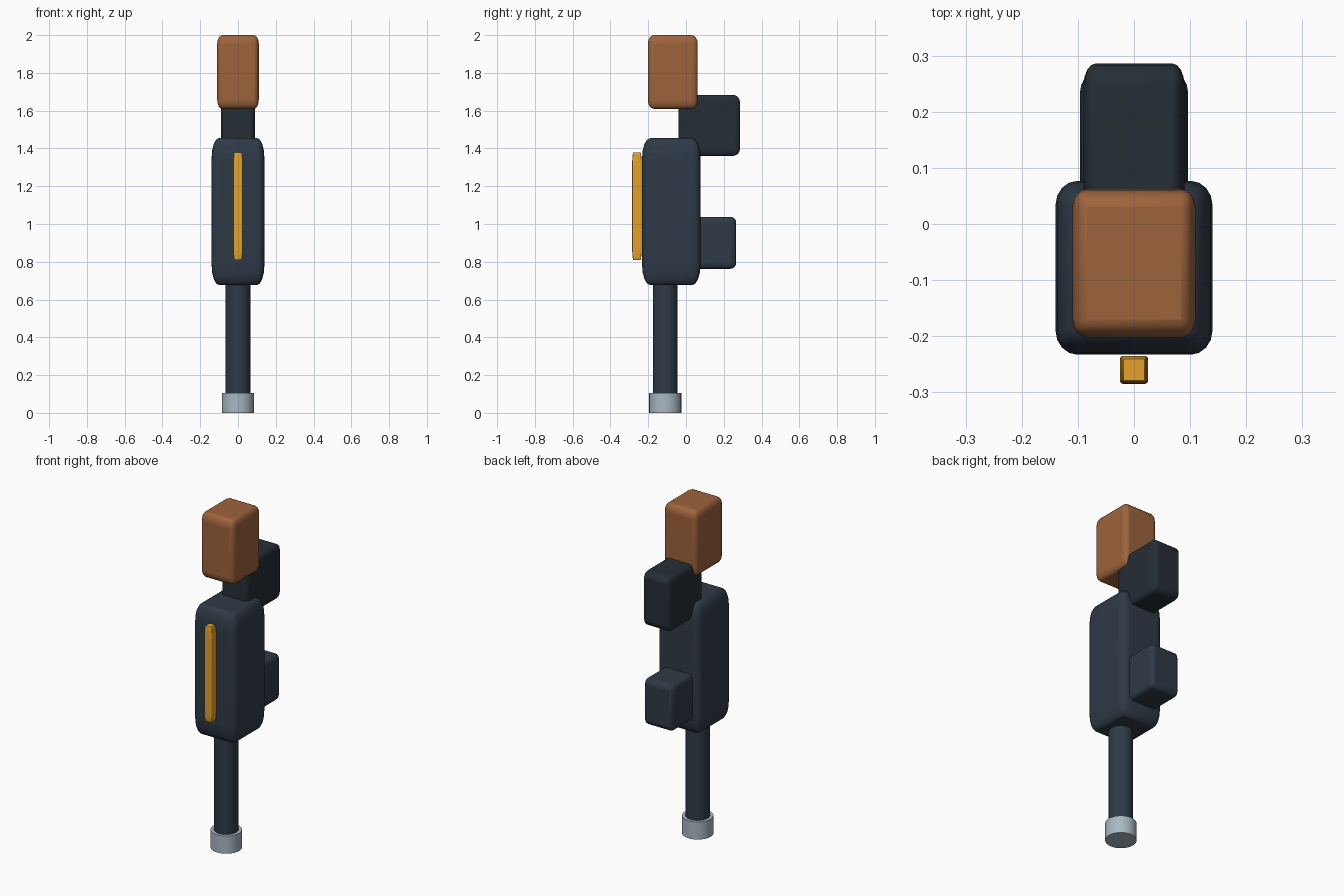
import bpy

if "Cube" in bpy.data.objects:
    bpy.data.objects.remove(bpy.data.objects["Cube"])


def material(name, rgb):
    m = bpy.data.materials.new(name)
    m.diffuse_color = (*rgb, 1)
    m.use_nodes = True
    m.node_tree.nodes["Principled BSDF"].inputs["Base Color"].default_value = m.diffuse_color
    return m


NAVY = material("navy", (0.028, 0.042, 0.062))
DARK = material("dark_navy", (0.018, 0.027, 0.036))
BROWN = material("brown", (0.34, 0.125, 0.045))
YELLOW = material("yellow", (0.78, 0.36, 0.025))
STEEL = material("steel", (0.40, 0.48, 0.54))


def finish(obj, name, mat):
    obj.name = name
    obj.data.materials.append(mat)
    bpy.ops.object.shade_smooth_by_angle()


def block(name, x, y, z, mat, bevel=0.12):
    """Rounded box, half width x, (min, max) in y and z; rounding follows the proportions."""
    bpy.ops.mesh.primitive_cube_add(size=1, location=(0, sum(y) / 2, sum(z) / 2))
    obj = bpy.context.object
    obj.scale = (2 * x, y[1] - y[0], z[1] - z[0])
    mod = obj.modifiers.new("rounding", 'BEVEL')
    mod.width = bevel
    mod.segments = 4
    finish(obj, name, mat)
    for p in obj.data.polygons:
        p.use_smooth = True


def rod(name, radius, z, mat):
    bpy.ops.mesh.primitive_cylinder_add(vertices=32, radius=radius, depth=z[1] - z[0],
                                        location=(0, -0.11, sum(z) / 2))
    finish(bpy.context.object, name, mat)


# Central body with front strip
block("body", 0.14, (-0.233, 0.077), (0.677, 1.455), NAVY, 0.14)
block("front_strip", 0.025, (-0.285, -0.235), (0.81, 1.378), YELLOW)

# Rear blocks and top block
block("upper_rear_block", 0.09, (-0.04, 0.286), (1.36, 1.684), DARK)
block("lower_rear_block", 0.096, (0.02, 0.266), (0.763, 1.038), NAVY)
block("top_block", 0.11, (-0.202, 0.062), (1.61, 2.0), BROWN)

# Lower shaft and end cap
rod("shaft", 0.066, (0.06, 0.72), NAVY)
rod("end_cap", 0.085, (0.0, 0.105), STEEL)
